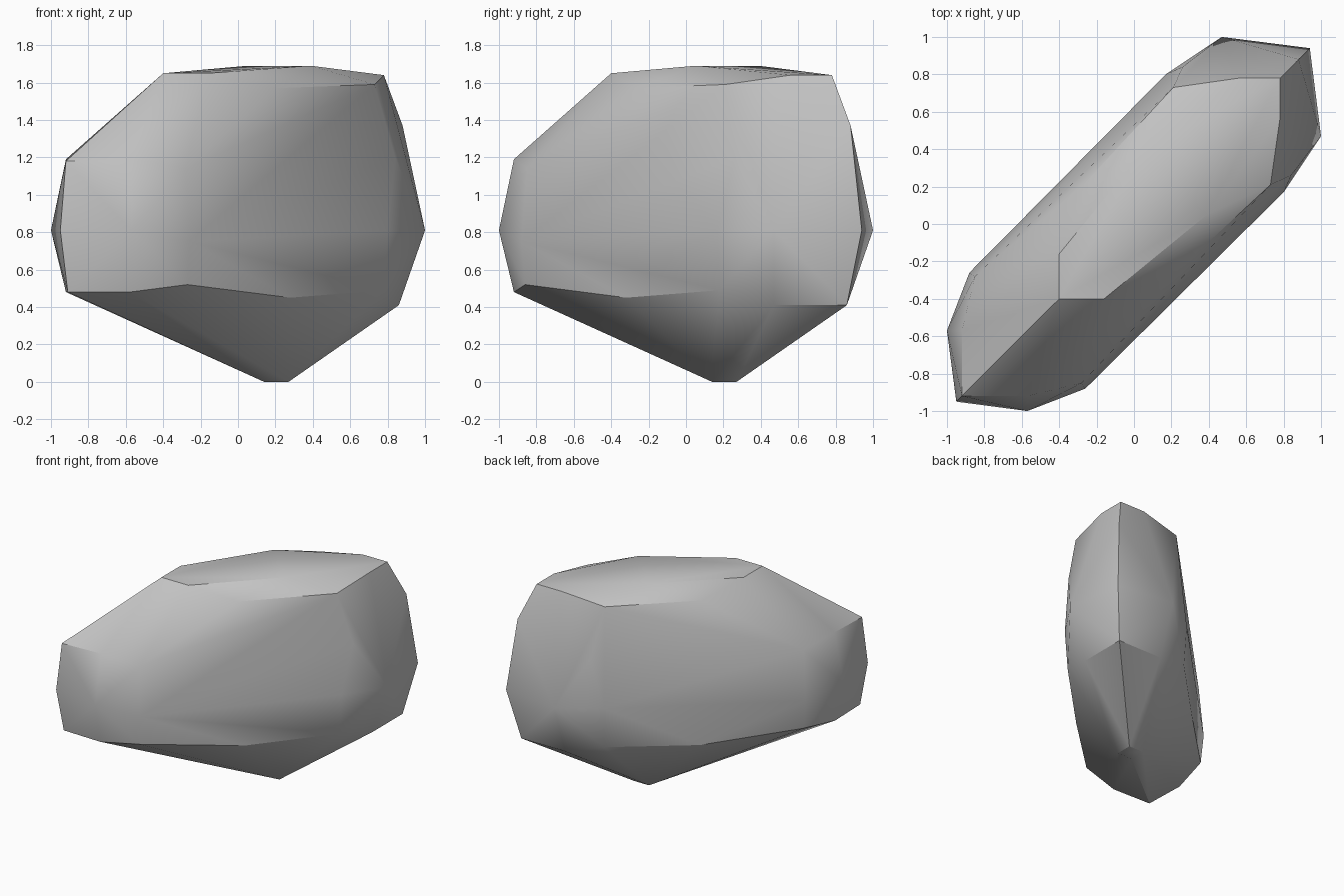
import bpy, bmesh, math

cube = bpy.data.objects.get("Cube")
if cube:
    bpy.data.objects.remove(cube, do_unlink=True)

# Stone colour
stone = bpy.data.materials.new("stone_grey")
stone.use_nodes = True
GREY = (0.55, 0.55, 0.55, 1.0)
stone.diffuse_color = GREY
bsdf = stone.node_tree.nodes["Principled BSDF"]
bsdf.inputs["Base Color"].default_value = GREY
bsdf.inputs["Roughness"].default_value = 0.9

# Corners on the rock's long diagonal plane: (distance along x = y, height)
ridge = [(-0.40, 1.65), (0.78, 1.64), (0.88, 1.37), (0.94, 0.81), (0.86, 0.41),
         (0.27, 0.0), (0.14, 0.0), (-0.91, 0.48), (-0.95, 0.81), (-0.92, 1.18)]

# Corners of one broad side, mirrored across the diagonal plane
side = [
    # top plateau and its bevel
    (-0.16, -0.40, 1.65), (0.39, 0.05, 1.69), (0.78, 0.56, 1.64),
    (0.73, 0.21, 1.59), (0.20, -0.28, 1.57),
    # narrow end
    (-0.57, -0.92, 1.19), (-0.57, -1.00, 0.81), (-0.58, -0.92, 0.48),
    # broad face
    (-0.28, -0.85, 1.14), (-0.26, -0.88, 0.75), (-0.27, -0.86, 0.52),
    (0.28, -0.32, 0.45), (0.84, 0.26, 1.20), (0.80, 0.17, 0.81), (0.78, 0.18, 0.49),
    # wide end
    (1.00, 0.47, 0.81), (0.86, 0.47, 0.41),
    # foot
    (0.27, 0.14, 0.0),
]

# Rock body as the hull of its corners
bm = bmesh.new()
for d, z in ridge:
    bm.verts.new((d, d, z))
for x, y, z in side:
    bm.verts.new((x, y, z))
    bm.verts.new((y, x, z))
bmesh.ops.convex_hull(bm, input=bm.verts[:])
loose = [v for v in bm.verts if not v.link_faces]
bmesh.ops.delete(bm, geom=loose, context='VERTS')
bmesh.ops.dissolve_limit(bm, angle_limit=math.radians(1.5),
                         verts=bm.verts[:], edges=bm.edges[:])
bmesh.ops.recalc_face_normals(bm, faces=bm.faces[:])

mesh = bpy.data.meshes.new("rock")
bm.to_mesh(mesh)
bm.free()
mesh.materials.append(stone)
rock = bpy.data.objects.new("rock", mesh)
bpy.context.collection.objects.link(rock)

# Soft facets with crisp main edges
bpy.ops.object.select_all(action='DESELECT')
rock.select_set(True)
bpy.context.view_layer.objects.active = rock
bpy.ops.object.shade_smooth_by_angle(angle=math.radians(30))
